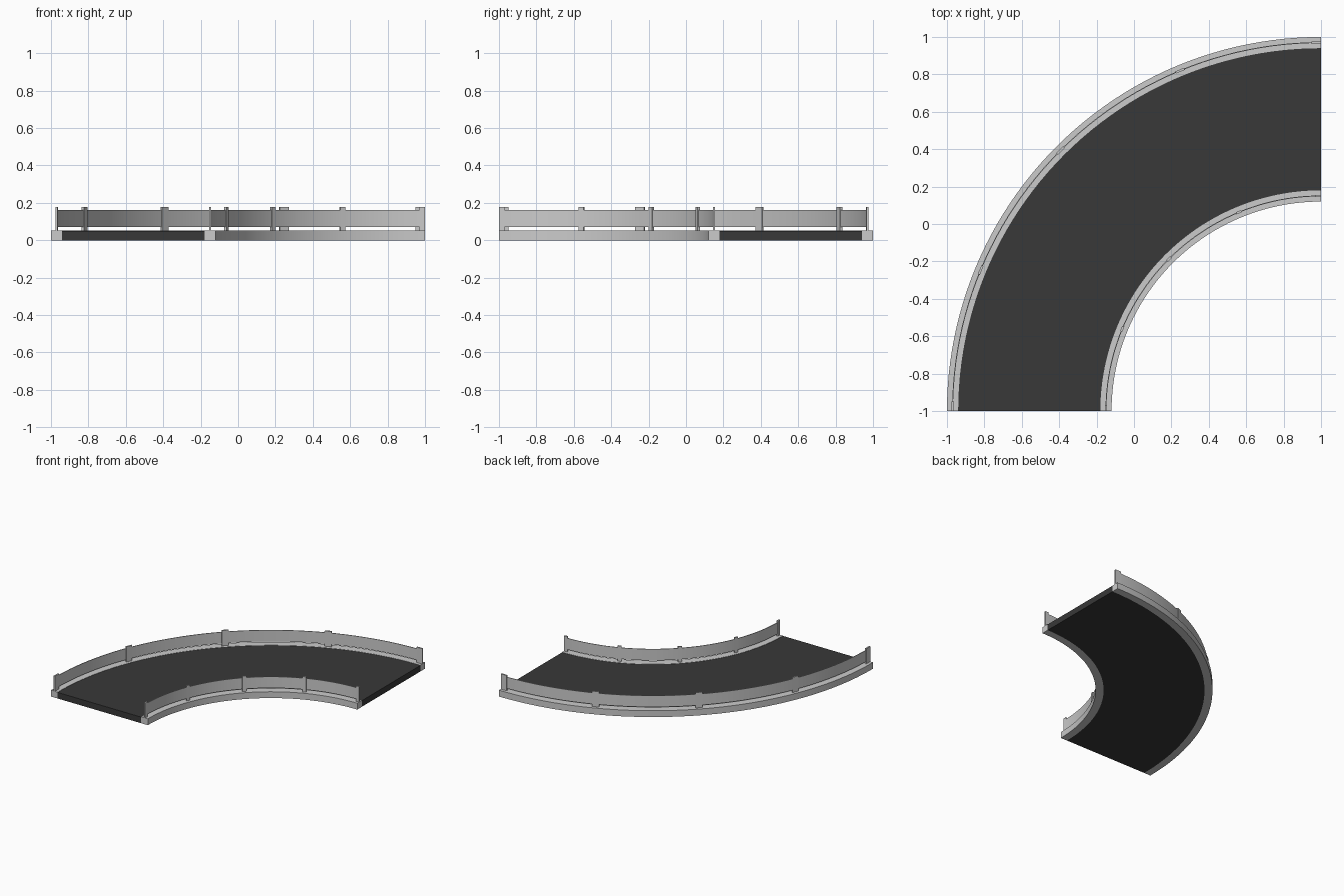
import bpy, bmesh
from math import sin, cos, pi

if "Cube" in bpy.data.objects:
    bpy.data.objects.remove(bpy.data.objects["Cube"])

CX, CY = 1.0, -1.0      # centre of the bend
SEGS = 48


def finish(name, bm, mat=None, smooth=True):
    bmesh.ops.recalc_face_normals(bm, faces=bm.faces)
    me = bpy.data.meshes.new(name)
    bm.to_mesh(me)
    bm.free()
    ob = bpy.data.objects.new(name, me)
    bpy.context.collection.objects.link(ob)
    if mat:
        me.materials.append(mat)
    if smooth:
        bpy.ops.object.select_all(action='DESELECT')
        ob.select_set(True)
        bpy.context.view_layer.objects.active = ob
        bpy.ops.object.shade_smooth_by_angle(angle=pi / 6)
    return ob


def arc_bar(bm, r0, r1, z0, z1, a0=pi / 2, a1=pi, segs=SEGS):
    """Rectangular section swept round the bend."""
    rings = []
    for i in range(segs + 1):
        a = a0 + (a1 - a0) * i / segs
        rings.append([bm.verts.new((CX + r * cos(a), CY + r * sin(a), z))
                      for r, z in ((r0, z0), (r1, z0), (r1, z1), (r0, z1))])
    for p, q in zip(rings, rings[1:]):
        for k in range(4):
            bm.faces.new((p[k], p[(k + 1) % 4], q[(k + 1) % 4], q[k]))
    bm.faces.new(rings[0])
    bm.faces.new(rings[-1])


def make_bar(name, *args, mat=None):
    bm = bmesh.new()
    arc_bar(bm, *args)
    return finish(name, bm, mat)


asphalt = bpy.data.materials.new("asphalt")
asphalt.diffuse_color = (0.04, 0.04, 0.04, 1)
asphalt.use_nodes = True
asphalt.node_tree.nodes["Principled BSDF"].inputs["Base Color"].default_value = asphalt.diffuse_color

# Road deck
make_bar("road_surface", 1.18, 1.94, 0.0, 0.05, mat=asphalt)

# Kerb, guard rail and posts on each side
for side, k0, k1, post_w in (("inner", 1.12, 1.18, 0.03),
                             ("outer", 1.94, 2.0, 0.052)):
    mid = (k0 + k1) / 2
    make_bar(side + "_kerb", k0, k1, 0.0, 0.052)
    make_bar(side + "_guard_rail", mid - 0.0025, mid + 0.0025, 0.07, 0.163)

    # Five posts, the end ones kept inside the ends of the bend
    bm = bmesh.new()
    half = post_w / 2 / mid
    for i in range(5):
        a = pi / 2 + i * pi / 8
        a = min(max(a, pi / 2 + half), pi - half)
        arc_bar(bm, mid - 0.006, mid + 0.006, 0.05, 0.177, a - half, a + half, 1)
    finish(side + "_rail_posts", bm, smooth=False)
